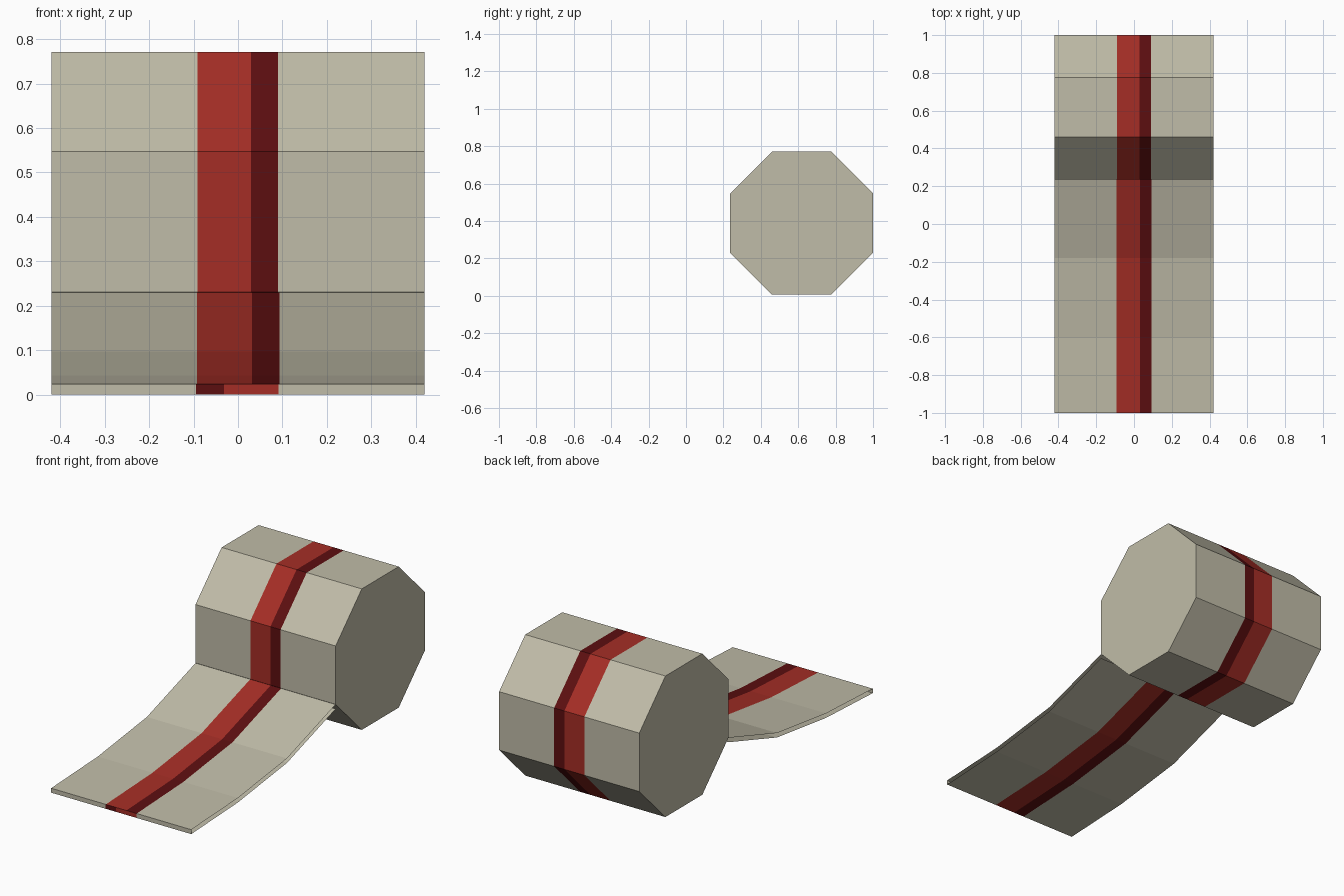
import bpy, bmesh, math

if "Cube" in bpy.data.objects:
    bpy.data.objects.remove(bpy.data.objects["Cube"])

def material(name, rgb):
    m = bpy.data.materials.new(name)
    m.diffuse_color = (*rgb, 1)
    m.use_nodes = True
    m.node_tree.nodes["Principled BSDF"].inputs["Base Color"].default_value = m.diffuse_color
    return m

MATS = [material("beige", (0.527, 0.503, 0.392)),
        material("red", (0.376, 0.027, 0.019)),
        material("dark red", (0.107, 0.0044, 0.0052))]
HALF = 0.42

def sweep(name, profile, columns, colours, closed=False):
    """Sweep a (y, z) profile along x; each column of faces gets one colour."""
    bm = bmesh.new()
    rows = [[bm.verts.new((x, y, z)) for x in columns] for y, z in profile]
    pairs = list(zip(rows, rows[1:]))
    if closed:
        pairs.append((rows[-1], rows[0]))
    for a, b in pairs:
        for i, c in enumerate(colours):
            bm.faces.new((a[i], a[i + 1], b[i + 1], b[i])).material_index = c
    if closed:
        # flat end caps
        bm.faces.new([r[0] for r in rows])
        bm.faces.new([r[-1] for r in rows])
        bmesh.ops.recalc_face_normals(bm, faces=bm.faces)
    me = bpy.data.meshes.new(name)
    bm.to_mesh(me)
    bm.free()
    for m in MATS:
        me.materials.append(m)
    ob = bpy.data.objects.new(name, me)
    bpy.context.collection.objects.link(ob)
    return ob

# octagonal roll with a two-tone stripe around it
CY, CZ, APOTHEM = 0.618, 0.389, 0.382
R = APOTHEM / math.cos(math.pi / 8)
octagon = [(CY + R * math.cos(a), CZ + R * math.sin(a))
           for a in (-(k + 0.5) * math.pi / 4 for k in range(8))]
sweep("roll", octagon, (-HALF, -0.091, 0.029, 0.09, HALF), (0, 1, 2, 0), closed=True)

# unrolled sheet: top layer, front to back
top = [(-1.0, 0.024), (-0.6, 0.043), (-0.18, 0.097), (0.236, 0.23)]
sweep("sheet_top", top, (-HALF, -0.092, 0.031, 0.093, HALF), (0, 1, 2, 0))

# unrolled sheet: underside back to front, then up the front lip, stripe mirrored
under = [(y, z - 0.024) for y, z in reversed(top)] + [top[0]]
sweep("sheet_underside", under, (-HALF, -0.095, -0.032, 0.091, HALF), (0, 2, 1, 0))
